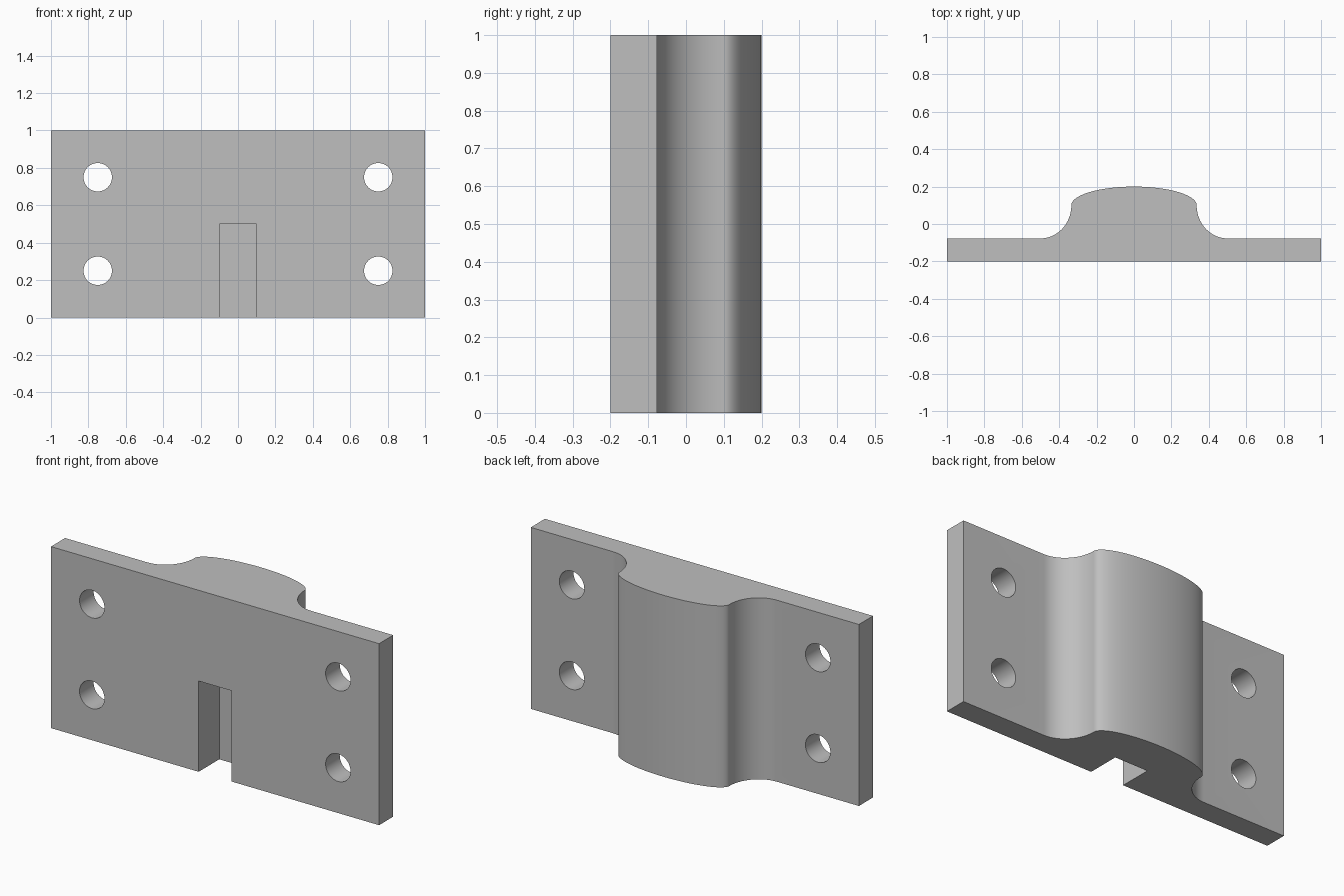
import bpy, bmesh, math

cube = bpy.data.objects.get("Cube")
if cube:
    bpy.data.objects.remove(cube, do_unlink=True)

FRONT, SHELF, SHOULDER, CREST = -0.2, -0.077, 0.1, 0.2
HEIGHT, NECK, FOOT = 1.0, 0.335, 0.5
HOLE_X, HOLE_R = 0.75, 0.076
SLOT_W, SLOT_H, SLOT_D = 0.2, 0.5, 0.18

grey = bpy.data.materials.new("plain grey")
grey.use_nodes = True
colour = (0.52, 0.52, 0.52, 1)
grey.diffuse_color = colour
grey.node_tree.nodes["Principled BSDF"].inputs["Base Color"].default_value = colour


def new_object(name, bm):
    mesh = bpy.data.meshes.new(name)
    bmesh.ops.recalc_face_normals(bm, faces=bm.faces)
    bm.to_mesh(mesh)
    bm.free()
    obj = bpy.data.objects.new(name, mesh)
    mesh.materials.append(grey)
    bpy.context.collection.objects.link(obj)
    return obj


def ellipse_arc(cx, cy, rx, ry, start, end, steps):
    for i in range(steps + 1):
        a = math.radians(start + (end - start) * i / steps)
        yield cx + rx * math.cos(a), cy + ry * math.sin(a)


# Half profile: plate end, concave fillet, then crowned boss
half = [(1, FRONT), (1, SHELF)]
half += ellipse_arc(FOOT, SHOULDER, FOOT - NECK, SHOULDER - SHELF, 270, 180, 20)
half += list(ellipse_arc(0, SHOULDER, NECK, CREST - SHOULDER, 0, 90, 32))[1:]
profile = half + [(-x, y) for x, y in reversed(half[:-1])]

# Bracket body extruded upwards
bm = bmesh.new()
base = bm.faces.new([bm.verts.new((x, y, 0)) for x, y in profile])
top = bmesh.ops.extrude_face_region(bm, geom=[base], use_keep_orig=True)["geom"]
bmesh.ops.translate(bm, vec=(0, 0, HEIGHT),
                    verts=[v for v in top if isinstance(v, bmesh.types.BMVert)])
bracket = new_object("mounting_bracket", bm)

# Cutters: four bolt holes and the blind front slot
cutters = []
for x in (-HOLE_X, HOLE_X):
    for z in (0.25, 0.75):
        bm = bmesh.new()
        bmesh.ops.create_cone(bm, cap_ends=True, segments=48,
                              radius1=HOLE_R, radius2=HOLE_R, depth=0.6)
        hole = new_object("bolt_hole_cutter", bm)
        hole.rotation_euler.x = math.pi / 2
        hole.location = (x, FRONT, z)
        cutters.append(hole)

bm = bmesh.new()
bmesh.ops.create_cube(bm, size=1)
slot = new_object("slot_cutter", bm)
slot.scale = (SLOT_W, 2 * SLOT_D, 2 * SLOT_H)
slot.location = (0, FRONT, 0)
cutters.append(slot)

# Cut and apply
bpy.ops.object.select_all(action='DESELECT')
bpy.context.view_layer.objects.active = bracket
bracket.select_set(True)
for cutter in cutters:
    cutter.hide_render = True
    mod = bracket.modifiers.new("cut", 'BOOLEAN')
    mod.operation = 'DIFFERENCE'
    mod.solver = 'EXACT'
    mod.object = cutter
    bpy.ops.object.modifier_apply(modifier=mod.name)
for cutter in cutters:
    bpy.data.objects.remove(cutter, do_unlink=True)

# Smooth curved walls, keep edges crisp
bpy.ops.object.shade_smooth_by_angle(angle=math.radians(30))
